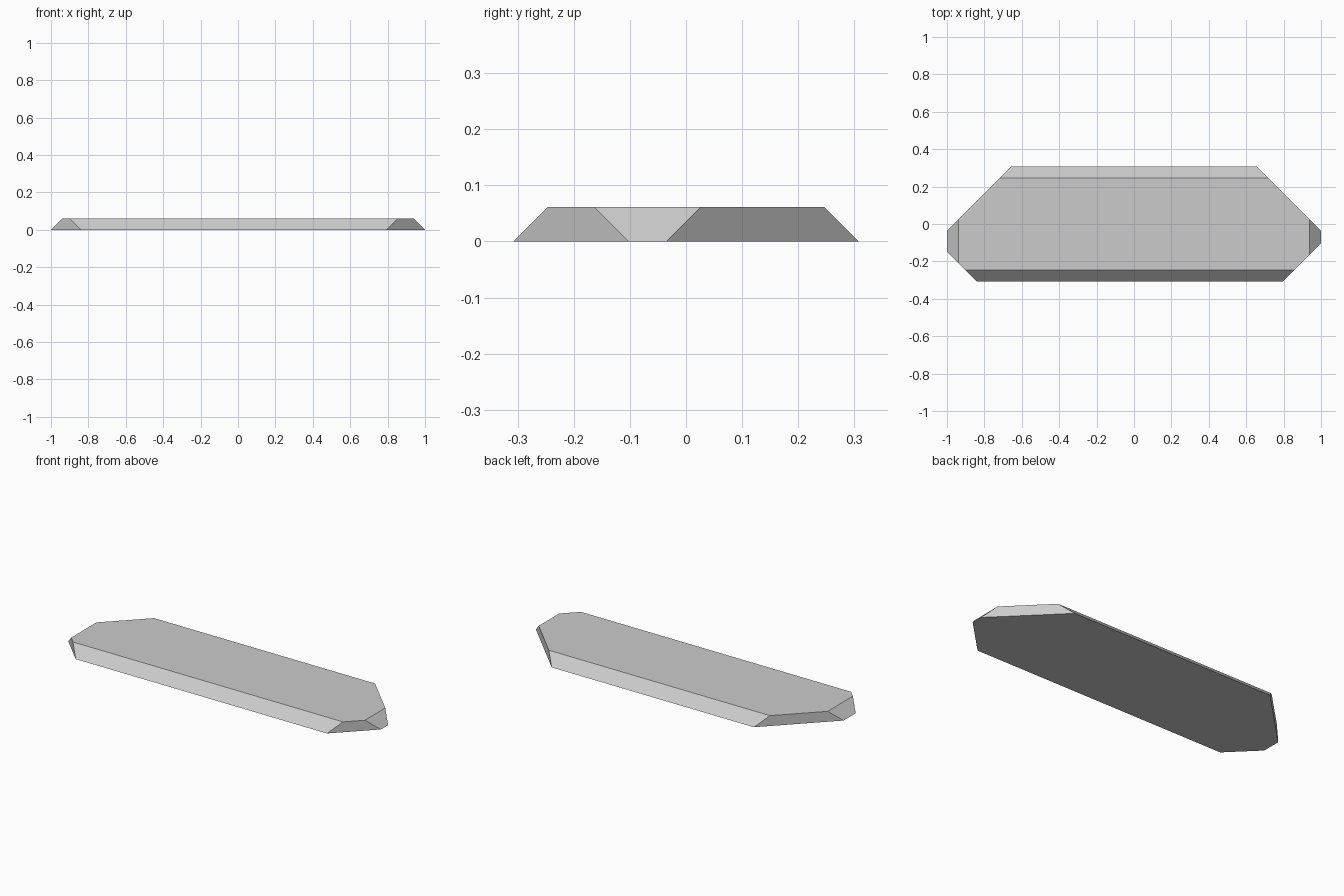
import bpy, bmesh
from mathutils import Vector

if "Cube" in bpy.data.objects:
    bpy.data.objects.remove(bpy.data.objects["Cube"])

HALF_X, HALF_Y, HEIGHT = 1.0, 0.308, 0.061

# Slab with four 45-degree sloping sides
bm = bmesh.new()
bmesh.ops.create_cube(bm, size=2)
for v in bm.verts:
    inset = HEIGHT if v.co.z > 0 else 0
    v.co = Vector((v.co.x * (HALF_X - inset),
                   v.co.y * (HALF_Y - inset),
                   inset))

# Upright corner cuts: direction and where the cut line crosses the x axis
for sx, sy, reach in ((1, 1, 0.965), (-1, 1, 0.965), (1, -1, 1.102), (-1, -1, 1.147)):
    cut = bmesh.ops.bisect_plane(
        bm, geom=bm.verts[:] + bm.edges[:] + bm.faces[:],
        plane_co=(sx * reach, 0, 0), plane_no=(sx, sy, 0), clear_outer=True)
    edges = [e for e in cut["geom_cut"] if isinstance(e, bmesh.types.BMEdge)]
    bmesh.ops.contextual_create(bm, geom=edges)

bmesh.ops.recalc_face_normals(bm, faces=bm.faces[:])
mesh = bpy.data.meshes.new("bevelled_slab")
bm.to_mesh(mesh)
bm.free()
slab = bpy.data.objects.new("bevelled_slab", mesh)
bpy.context.collection.objects.link(slab)
